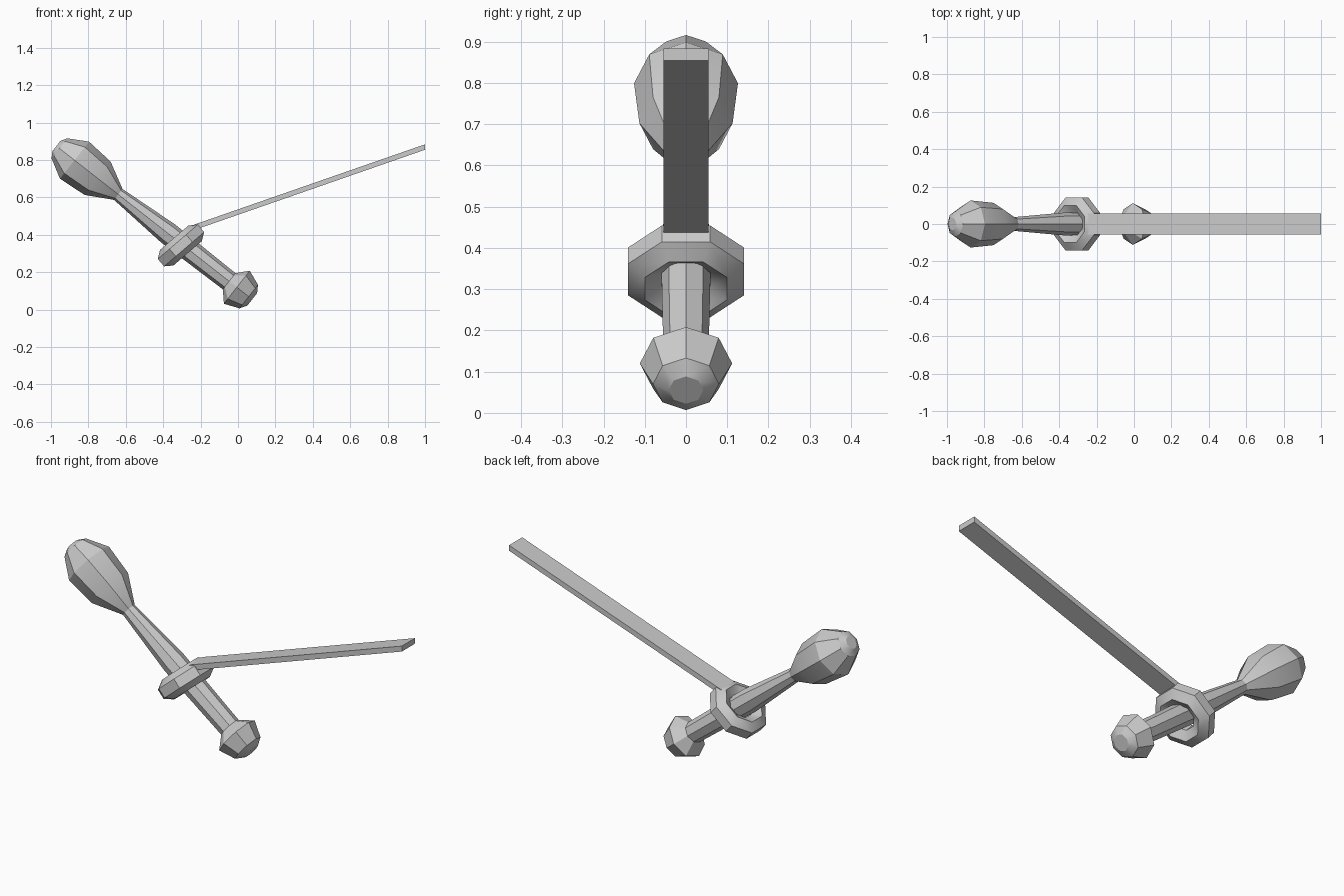
import bpy, bmesh, math
from mathutils import Vector

if "Cube" in bpy.data.objects:
    bpy.data.objects.remove(bpy.data.objects["Cube"])


def make_object(name, bm):
    bmesh.ops.recalc_face_normals(bm, faces=bm.faces)
    mesh = bpy.data.meshes.new(name)
    bm.to_mesh(mesh)
    bm.free()
    ob = bpy.data.objects.new(name, mesh)
    bpy.context.collection.objects.link(ob)
    bpy.ops.object.select_all(action='DESELECT')
    ob.select_set(True)
    bpy.context.view_layer.objects.active = ob
    bpy.ops.object.shade_smooth_by_angle(angle=math.radians(30))
    return ob


def revolve(name, profile, origin, axis, sides=8, turn=0.0, closed=False):
    """Spin (distance along axis, radius) points around a tilted axis."""
    origin, axis = Vector(origin), Vector(axis).normalized()
    side = Vector((0, 1, 0))
    up = axis.cross(side)
    bm = bmesh.new()
    rings = []
    for t, r in profile:
        ring = []
        for i in range(sides):
            a = math.tau * i / sides + turn
            ring.append(bm.verts.new(origin + axis * t + (side * math.cos(a) + up * math.sin(a)) * r))
        rings.append(ring)
    pairs = list(zip(rings, rings[1:]))
    if closed:
        pairs.append((rings[-1], rings[0]))
    else:
        bm.faces.new(rings[0])
        bm.faces.new(rings[-1])
    for a, b in pairs:
        for i in range(sides):
            j = (i + 1) % sides
            bm.faces.new((a[i], a[j], b[j], b[i]))
    return make_object(name, bm)


# Club handle: round knob, tapering shaft and swollen grip
handle = [(-0.097, 0.042), (-0.073, 0.080), (0.008, 0.112), (0.060, 0.055),
          (0.475, 0.061), (0.813, 0.037), (0.953, 0.113), (1.11, 0.126),
          (1.213, 0.068), (1.233, 0.034)]
revolve("club_handle", handle, (0, 0, 0.115), (-0.787, 0, 0.616))

# Loose ring around the shaft: eight segments with a hexagonal section
k = 1 / math.cos(math.pi / 8)
section = [(0.055, 0.100), (0.026, 0.141), (-0.026, 0.141),
           (-0.055, 0.100), (-0.026, 0.060), (0.026, 0.060)]
revolve("ring", [(t, r * k) for t, r in section], (-0.305, 0, 0.343),
        (-0.65, 0, 0.76), turn=math.pi / 8, closed=True)

# Flat strap rising from the ring
bm = bmesh.new()
outline = [(-0.245, 0.422), (1.0, 0.855), (1.0, 0.884), (-0.245, 0.451)]
face = bm.faces.new([bm.verts.new((x, -0.055, z)) for x, z in outline])
new = bmesh.ops.extrude_face_region(bm, geom=[face])["geom"]
bmesh.ops.translate(bm, vec=(0, 0.11, 0), verts=[v for v in new if isinstance(v, bmesh.types.BMVert)])
make_object("strap", bm)
